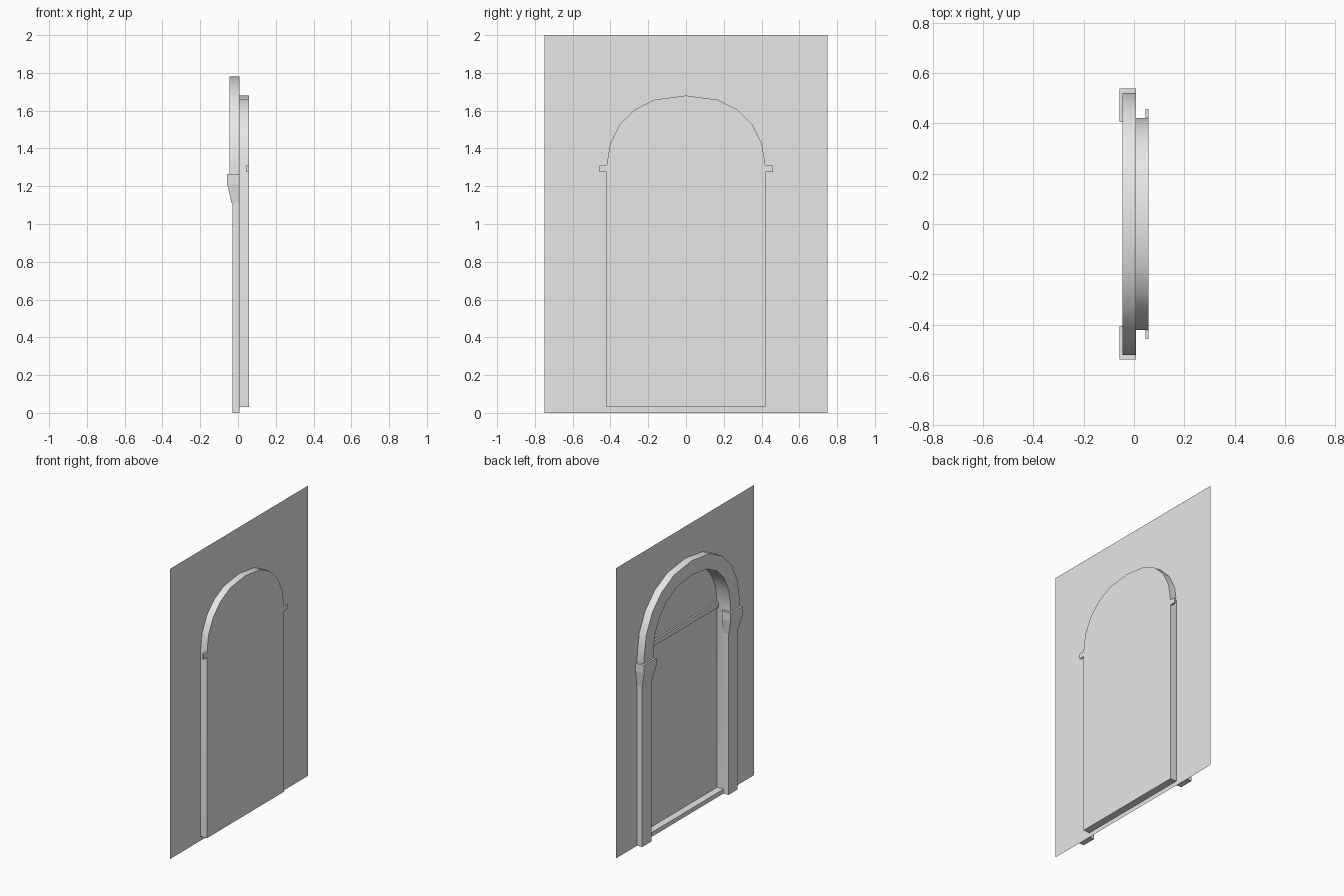
import bpy, bmesh, math
from mathutils import Vector

cube = bpy.data.objects.get("Cube")
if cube:
    bpy.data.objects.remove(cube, do_unlink=True)

grey = bpy.data.materials.new("plain grey")
grey.use_nodes = True
colour = (0.8, 0.8, 0.8, 1)
grey.diffuse_color = colour
grey.node_tree.nodes["Principled BSDF"].inputs["Base Color"].default_value = colour

WALL_X, PANEL_X = 0.008, 0.057
SPRING, SILL = 1.26, 0.03
HALF_ARCH = [(0.42, 1.31), (0.402, 1.425), (0.35, 1.528), (0.272, 1.605),
             (0.167, 1.658), (0, 1.68)]


def finish(name, bm, smooth=False):
    bmesh.ops.remove_doubles(bm, verts=bm.verts, dist=0.0001)
    bmesh.ops.recalc_face_normals(bm, faces=bm.faces)
    mesh = bpy.data.meshes.new(name)
    bm.to_mesh(mesh)
    bm.free()
    mesh.materials.append(grey)
    obj = bpy.data.objects.new(name, mesh)
    bpy.context.collection.objects.link(obj)
    if smooth:
        bpy.ops.object.select_all(action='DESELECT')
        obj.select_set(True)
        bpy.context.view_layer.objects.active = obj
        bpy.ops.object.shade_smooth_by_angle(angle=math.radians(35))
    return obj


def face(bm, points):
    return bm.faces.new([bm.verts.new(p) for p in points])


def loft(name, low, high):
    """Closed solid between two rings of points."""
    bm = bmesh.new()
    a = [bm.verts.new(p) for p in low]
    b = [bm.verts.new(p) for p in high]
    bm.faces.new(a)
    bm.faces.new(b)
    for i in range(len(a)):
        j = (i + 1) % len(a)
        bm.faces.new((a[i], a[j], b[j], b[i]))
    return finish(name, bm)


def rect(x0, x1, y0, y1, z):
    return [(x0, y0, z), (x1, y0, z), (x1, y1, z), (x0, y1, z)]


def mirrored(points):
    return points + [(-y, z) for y, z in reversed(points[:-1])]


# Wall sheet with an arched opening
bm = bmesh.new()
outline = [(0, 0), (0.75, 0), (0.75, 2), (0, 2)]
outline += list(reversed(HALF_ARCH)) + [(0.42, SILL), (0, SILL)]
for side in (1, -1):
    face(bm, [(WALL_X, side * y, z) for y, z in outline])
wall = finish("wall", bm)
if wall.data.polygons[0].normal.x < 0:
    wall.data.flip_normals()

# Shallow recess behind the opening, closed by a flat panel
opening = mirrored([(0.42, SILL)] + HALF_ARCH)
bm = bmesh.new()
face(bm, [(PANEL_X, y, z) for y, z in opening])
for (y0, z0), (y1, z1) in zip(opening, opening[1:] + opening[:1]):
    face(bm, [(WALL_X, y0, z0), (WALL_X, y1, z1), (PANEL_X, y1, z1), (PANEL_X, y0, z0)])
finish("recess_panel", bm, True)

# Arched trim, swept around the opening
inner = mirrored([(0.42, SPRING)] + HALF_ARCH)
centre = Vector((0, SPRING))
outer = []
for i, p in enumerate(inner):
    before, after = inner[max(i - 1, 0)], inner[min(i + 1, len(inner) - 1)]
    along = (Vector(after) - Vector(before)).normalized()
    outer.append(Vector(p) + Vector((along.y, -along.x)) * 0.1)
bm = bmesh.new()
rings = []
for a, b in zip(inner, outer):
    corners = [(WALL_X, *a), (-0.045, *a), (-0.045, *b), (WALL_X, *b)]
    rings.append([bm.verts.new(c) for c in corners])
for r, s in zip(rings, rings[1:]):
    for k in range(4):
        n = (k + 1) % 4
        bm.faces.new((r[k], r[n], s[n], s[k]))
bm.faces.new(rings[0])
bm.faces.new(rings[-1])
finish("arch_trim", bm, True)

# Door posts and their tapered capitals
for side, label in ((1, "left"), (-1, "right")):
    def ring(x, y0, y1, z):
        return rect(x, WALL_X, side * y0, side * y1, z)
    loft(label + "_post", ring(-0.03, 0.42, 0.52, 0), ring(-0.03, 0.42, 0.52, SPRING))
    loft(label + "_capital_top", ring(-0.057, 0.405, 0.538, 1.21),
         ring(-0.057, 0.405, 0.538, 1.265))
    loft(label + "_capital_taper", ring(-0.034, 0.418, 0.524, 1.11),
         ring(-0.057, 0.405, 0.538, 1.21))

# Crossbar dividing the door from the arched top
loft("crossbar", rect(0.045, PANEL_X, -0.457, 0.457, 1.275),
     rect(0.045, PANEL_X, -0.457, 0.457, 1.31))
